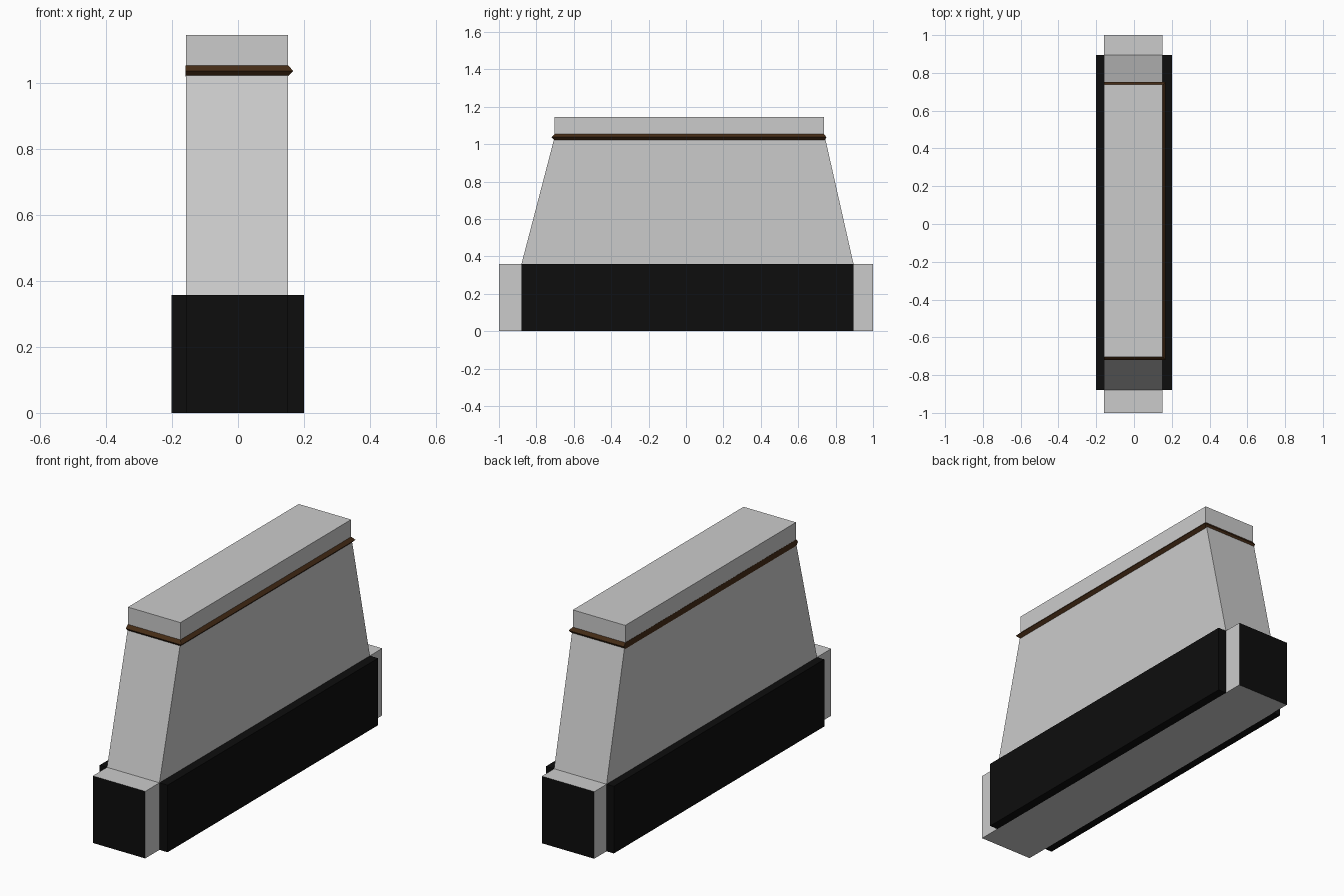
import bpy, bmesh

if "Cube" in bpy.data.objects:
    bpy.data.objects.remove(bpy.data.objects["Cube"])

X0, X1 = -0.158, 0.152      # main body sides
BASE_Z, TOP_Z = 0.358, 1.146


def material(name, rgb):
    m = bpy.data.materials.new(name)
    m.diffuse_color = (*rgb, 1)
    m.use_nodes = True
    m.node_tree.nodes["Principled BSDF"].inputs["Base Color"].default_value = m.diffuse_color
    return m


black = material("black", (0.004, 0.004, 0.004))
brown = material("brown", (0.06, 0.025, 0.008))
grey = material("grey", (0.6, 0.6, 0.6))


def loft(name, rings, mats):
    """Closed solid through rings with equal point counts."""
    bm = bmesh.new()
    loops = [[bm.verts.new(p) for p in r] for r in rings]
    n = len(loops[0])
    for a, b in zip(loops, loops[1:]):
        for i in range(n):
            j = (i + 1) % n
            bm.faces.new((a[i], a[j], b[j], b[i]))
    bm.faces.new(loops[0][::-1])
    bm.faces.new(loops[-1])
    bmesh.ops.recalc_face_normals(bm, faces=bm.faces)
    mesh = bpy.data.meshes.new(name)
    bm.to_mesh(mesh)
    bm.free()
    for m in mats:
        mesh.materials.append(m)
    ob = bpy.data.objects.new(name, mesh)
    bpy.context.collection.objects.link(ob)
    return ob


def rect(x0, x1, y0, y1, z):
    return [(x0, y0, z), (x1, y0, z), (x1, y1, z), (x0, y1, z)]


# Main body: side profile extruded across the width
profile = [(-1, 0), (1, 0), (1, BASE_Z), (0.896, BASE_Z), (0.743, 1.036),
           (0.738, 1.05), (0.738, TOP_Z), (-0.703, TOP_Z), (-0.703, 1.036),
           (-0.88, BASE_Z), (-1, BASE_Z)]
body = loft("barrier_body", [[(x, y, z) for y, z in profile] for x in (X0, X1)],
            [grey, black])
# Black end faces of the base
for f in body.data.polygons:
    if abs(f.center.y) > 0.99:
        f.material_index = 1

# Black side slabs
for name, a, b in (("left_slab", -0.201, X0), ("right_slab", X1, 0.2)):
    loft(name, [rect(a, b, -0.88, 0.896, z) for z in (0, BASE_Z)], [black])

# Brown ridged trim, pointed on front, right and back, flush on the left
L = X0 - 0.001
loft("trim_band", [rect(L, X1, -0.704, 0.742, 1.021),
                   rect(L, 0.168, -0.719, 0.751, 1.037),
                   rect(L, X1, -0.703, 0.738, 1.054)], [brown])
